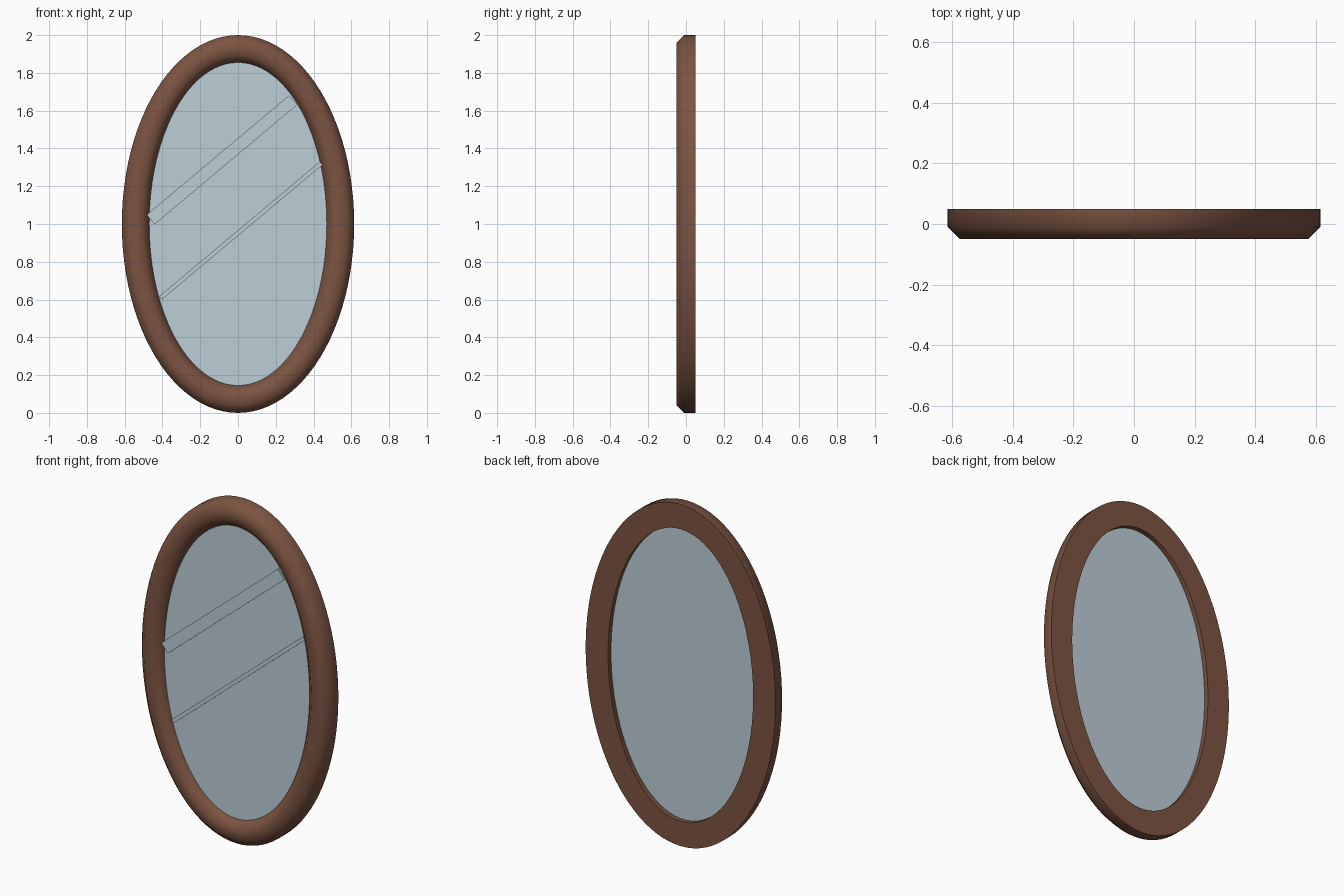
import bpy
import bmesh
from math import sin, cos, tau, radians

cube = bpy.data.objects.get("Cube")
if cube:
    bpy.data.objects.remove(cube)

SEGMENTS = 96
HALF_W, HALF_H = 0.615, 1.0


def make_material(name, color):
    mat = bpy.data.materials.new(name)
    mat.use_nodes = True
    mat.diffuse_color = (*color, 1)
    mat.node_tree.nodes["Principled BSDF"].inputs["Base Color"].default_value = (*color, 1)
    return mat


def add_object(name, bm, mat):
    bmesh.ops.recalc_face_normals(bm, faces=bm.faces)
    mesh = bpy.data.meshes.new(name)
    bm.to_mesh(mesh)
    bm.free()
    mesh.materials.append(mat)
    obj = bpy.data.objects.new(name, mesh)
    bpy.context.collection.objects.link(obj)
    return obj


def ellipse_ring(bm, inset, y):
    """Ring of vertices on an ellipse set in from the outer rim."""
    return [bm.verts.new(((HALF_W - inset) * cos(tau * i / SEGMENTS), y,
                          HALF_H + (HALF_H - inset) * sin(tau * i / SEGMENTS)))
            for i in range(SEGMENTS)]


def bridge(bm, a, b):
    for i in range(SEGMENTS):
        j = (i + 1) % SEGMENTS
        bm.faces.new((a[i], a[j], b[j], b[i]))


wood = make_material("brown wood", (0.20, 0.088, 0.053))
glass = make_material("pale blue glass", (0.50, 0.62, 0.67))

# Frame: a chamfered section swept round the ellipse, as (inset, y)
section = [(0, 0.05), (0, -0.01), (0.04, -0.05),
           (0.105, -0.05), (0.145, -0.01), (0.145, 0.05)]
bm = bmesh.new()
rings = [ellipse_ring(bm, d, y) for d, y in section]
for k, ring in enumerate(rings):
    bridge(bm, ring, rings[(k + 1) % len(rings)])
frame = add_object("oval_frame", bm, wood)
bpy.ops.object.select_all(action='DESELECT')
frame.select_set(True)
bpy.context.view_layer.objects.active = frame
bpy.ops.object.shade_smooth_by_angle(angle=radians(60))

# Mirror pane, tucked into the frame
bm = bmesh.new()
front, back = ellipse_ring(bm, 0.137, -0.01), ellipse_ring(bm, 0.137, 0.022)
bridge(bm, front, back)
bm.faces.new(front)
bm.faces.new(back)
add_object("mirror_pane", bm, glass)


# Slanted reflection strips on the pane
def add_strip(name, x, z, length, width):
    bm = bmesh.new()
    bmesh.ops.create_cube(bm, size=1)
    bmesh.ops.scale(bm, vec=(length, 0.009, width), verts=bm.verts)
    strip = add_object(name, bm, glass)
    strip.location = (x, -0.0155, z)
    strip.rotation_euler.y = radians(-40)


add_strip("wide_reflection", -0.085, 1.34, 0.985, 0.066)
add_strip("narrow_reflection", 0.015, 0.965, 1.11, 0.022)
